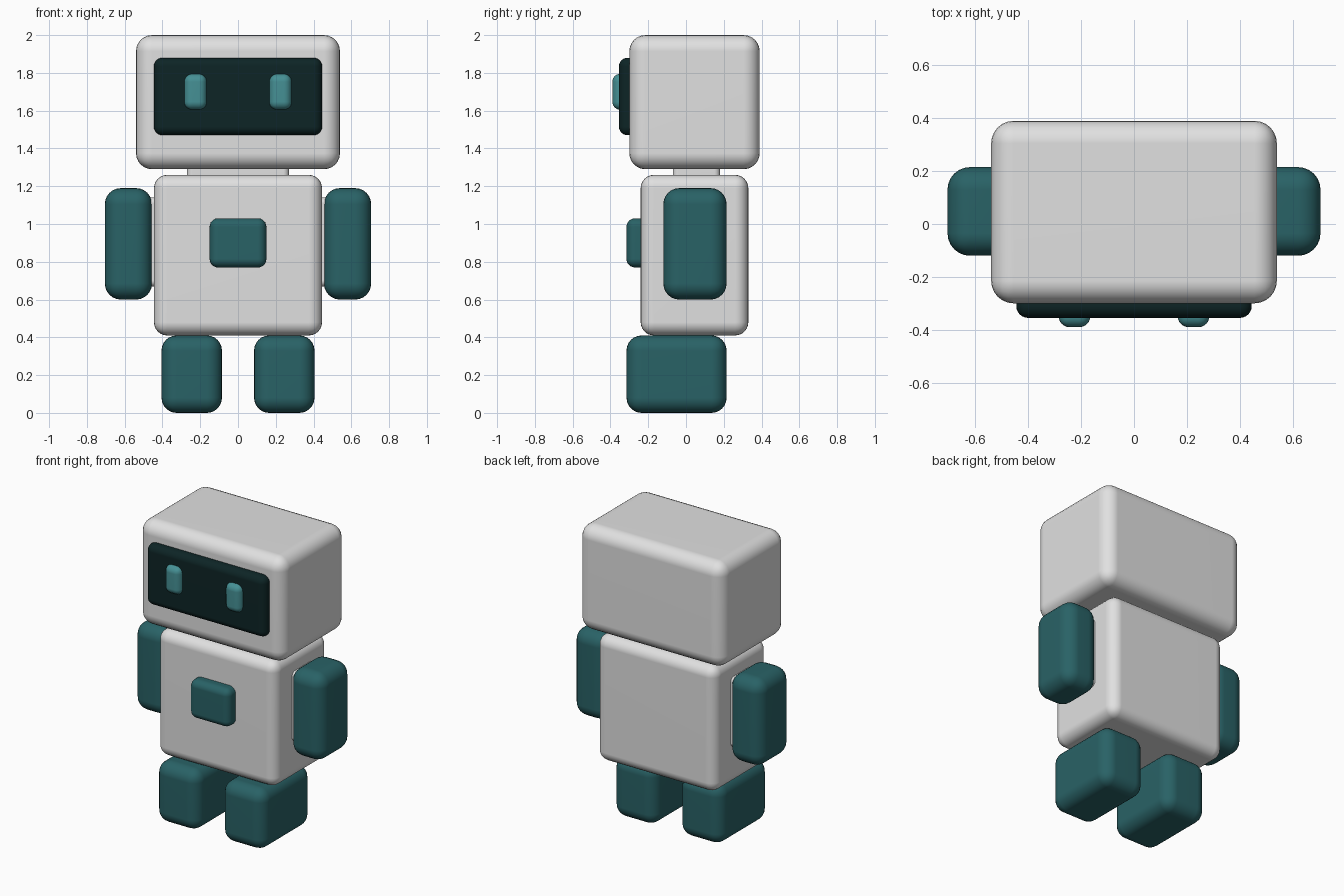
import bpy, bmesh, math
from mathutils import Vector

cube = bpy.data.objects.get("Cube")
if cube:
    bpy.data.objects.remove(cube, do_unlink=True)


def material(name, rgb):
    m = bpy.data.materials.new(name)
    m.use_nodes = True
    m.diffuse_color = (*rgb, 1)
    bsdf = m.node_tree.nodes["Principled BSDF"]
    bsdf.inputs["Base Color"].default_value = (*rgb, 1)
    bsdf.inputs["Roughness"].default_value = 0.6
    return m


white = material("shell_white", (0.75, 0.75, 0.75))
teal = material("limb_teal", (0.022, 0.122, 0.133))
dark = material("screen_dark_teal", (0.004, 0.018, 0.019))
glow = material("eye_light_teal", (0.06, 0.28, 0.30))


def rounded_box(name, x, y, z, radius, mat, segments=6):
    """Box between the given (low, high) ranges, with all edges rounded."""
    spans = (x, y, z)
    size = Vector([b - a for a, b in spans])
    bm = bmesh.new()
    bmesh.ops.create_cube(bm, size=1)
    bmesh.ops.scale(bm, vec=size, verts=bm.verts)
    bmesh.ops.bevel(bm, geom=bm.edges[:], offset=radius, segments=segments,
                    profile=0.5, affect='EDGES', clamp_overlap=True)
    mesh = bpy.data.meshes.new(name)
    bm.to_mesh(mesh)
    bm.free()
    mesh.materials.append(mat)
    obj = bpy.data.objects.new(name, mesh)
    obj.location = [(a + b) / 2 for a, b in spans]
    bpy.context.collection.objects.link(obj)
    bpy.ops.object.select_all(action='DESELECT')
    obj.select_set(True)
    bpy.context.view_layer.objects.active = obj
    bpy.ops.object.shade_smooth_by_angle(angle=math.radians(40))
    # Keep the broad faces flat-looking
    obj.modifiers.new("flat_faces", 'WEIGHTED_NORMAL').keep_sharp = True
    return obj


def pair(name, x, y, z, radius, mat):
    """The same box on both sides; x is given for the left (+x) side."""
    rounded_box("left_" + name, x, y, z, radius, mat)
    rounded_box("right_" + name, (-x[1], -x[0]), y, z, radius, mat)


# Head, neck and torso
rounded_box("head", (-0.54, 0.54), (-0.30, 0.39), (1.29, 2.0), 0.085, white)
rounded_box("neck", (-0.27, 0.27), (-0.07, 0.18), (1.2, 1.35), 0.03, white)
rounded_box("torso", (-0.445, 0.445), (-0.24, 0.33), (0.41, 1.26), 0.07, white)

# Face screen and eyes
rounded_box("face_screen", (-0.445, 0.445), (-0.355, -0.2), (1.47, 1.88), 0.045, dark)
pair("eye", (0.165, 0.285), (-0.39, -0.3), (1.605, 1.795), 0.042, glow)

# Chest panel
rounded_box("chest_panel", (-0.15, 0.15), (-0.315, -0.18), (0.77, 1.03), 0.045, teal)

# Arms with their shoulder mounts, and legs
pair("arm", (0.455, 0.705), (-0.12, 0.215), (0.6, 1.19), 0.085, teal)
pair("shoulder_mount", (0.40, 0.49), (-0.06, 0.16), (0.67, 1.14), 0.03, white)
pair("leg", (0.085, 0.405), (-0.315, 0.215), (0.0, 0.41), 0.08, teal)
pair("hip_mount", (0.155, 0.335), (-0.12, 0.12), (0.36, 0.46), 0.03, white)
